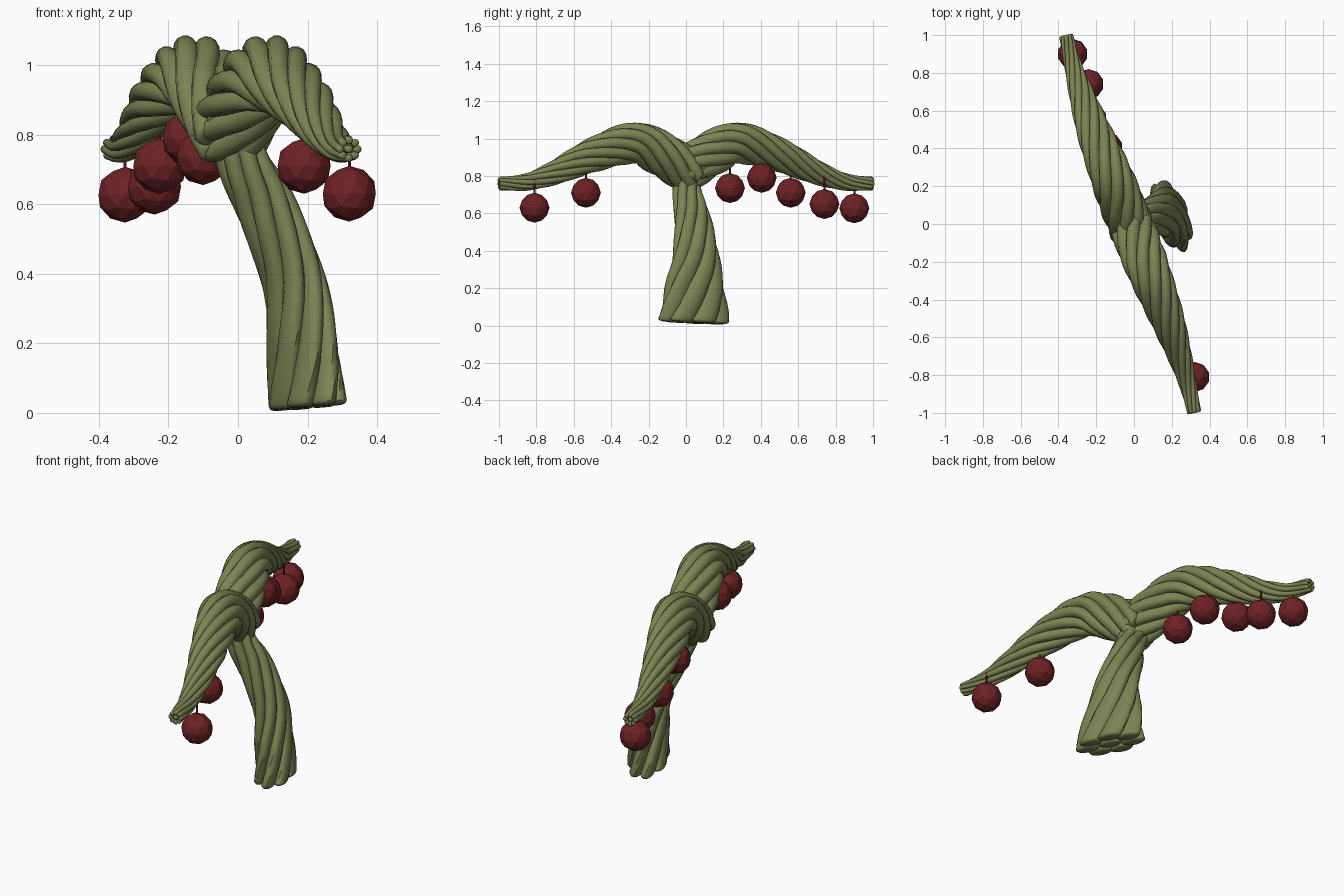
import bpy, bmesh, math
from mathutils import Vector

if "Cube" in bpy.data.objects:
    bpy.data.objects.remove(bpy.data.objects["Cube"])


def material(name, rgb):
    m = bpy.data.materials.new(name)
    m.diffuse_color = (*rgb, 1)
    m.use_nodes = True
    m.node_tree.nodes["Principled BSDF"].inputs["Base Color"].default_value = m.diffuse_color
    return m


GREEN = material("olive_green", (0.205, 0.228, 0.088))
RED = material("dark_red", (0.158, 0.016, 0.019))


def finish(bm, name, mat, smooth):
    bmesh.ops.recalc_face_normals(bm, faces=bm.faces[:])
    me = bpy.data.meshes.new(name)
    bm.to_mesh(me)
    bm.free()
    me.materials.append(mat)
    ob = bpy.data.objects.new(name, me)
    bpy.context.collection.objects.link(ob)
    if smooth:
        bpy.context.view_layer.objects.active = ob
        ob.select_set(True)
        bpy.ops.object.shade_smooth_by_angle(angle=math.radians(50))
        ob.select_set(False)
    return ob


def smooth_path(keys, per=9):
    """Catmull-Rom through rows of (x, y, z, half width, half depth)."""
    k = [Vector(r) for r in keys]
    k = [k[0] * 2 - k[1]] + k + [k[-1] * 2 - k[-2]]
    out = []
    for i in range(1, len(k) - 2):
        p0, p1, p2, p3 = k[i - 1:i + 3]
        for j in range(per):
            t = j / per
            out.append(0.5 * (2 * p1 + (p2 - p0) * t
                              + (2 * p0 - 5 * p1 + 4 * p2 - p3) * t * t
                              + (3 * p1 - p0 - 3 * p2 + p3) * t ** 3))
    out.append(k[-2])
    return out


def twisted_bundle(name, path, ref, count, turns, sides=12):
    """Strands wound round a path, with one core strand."""
    bm = bmesh.new()
    pos = [Vector(p[:3]) for p in path]
    n = len(path)
    size = 1.12 * math.sin(math.pi / count) / (1 + math.sin(math.pi / count))
    dist = [0]
    for a, b in zip(pos, pos[1:]):
        dist.append(dist[-1] + (b - a).length)
    for s in range(count + 1):
        ring_r = 0 if s == count else 1 - size
        rings = []
        for i in range(n):
            t = (pos[min(i + 1, n - 1)] - pos[max(i - 1, 0)]).normalized()
            u = (ref - t * ref.dot(t)).normalized()
            v = t.cross(u)
            ang = 2 * math.pi * (s / count + turns * dist[i] / dist[-1])
            cx, cy = ring_r * math.cos(ang), ring_r * math.sin(ang)
            # rounded strand ends
            layers = [(1, 0)]
            if i == 0:
                layers = [(0.65, -0.009), (0.9, -0.005), (1, 0.003)]
            elif i == n - 1:
                layers = [(1, -0.004), (0.65, 0)]
            for k, off in layers:
                ring = []
                for j in range(sides):
                    f = ang + 2 * math.pi * j / sides
                    x = cx + size * k * math.cos(f)
                    y = cy + size * k * math.sin(f)
                    ring.append(bm.verts.new(pos[i] + t * off + u * x * path[i][3]
                                             + v * y * path[i][4]))
                rings.append(ring)
        for a, b in zip(rings, rings[1:]):
            for j in range(sides):
                q = (j + 1) % sides
                bm.faces.new((a[j], a[q], b[q], b[j]))
        bm.faces.new(rings[0])
        bm.faces.new(rings[-1])
    return finish(bm, name, GREEN, True)


# Trunk: flattened and flared at the foot
along = Vector((0.35, -0.94, 0))
trunk = smooth_path([
    (0.197, 0.043, 0.024, 0.205, 0.098),
    (0.185, 0.048, 0.20, 0.170, 0.092),
    (0.155, 0.053, 0.40, 0.128, 0.088),
    (0.075, 0.030, 0.60, 0.098, 0.088),
    (0.020, 0.005, 0.71, 0.080, 0.078),
    (-0.03, 0.000, 0.84, 0.070, 0.070)])
twisted_bundle("trunk", trunk, along, 7, 0.5)

# Two arching branches: (reach, sideways, height, radius), turned half round
PROFILE = [(-0.04, -0.01, 0.80, 0.12), (0.12, 0.05, 0.91, 0.122),
           (0.28, 0.11, 0.975, 0.114), (0.5, 0.195, 0.91, 0.093),
           (0.7, 0.262, 0.818, 0.066), (0.85, 0.305, 0.768, 0.047),
           (1.0, 0.34, 0.758, 0.037)]
branches = {}
for name, s in (("front_branch", -1), ("back_branch", 1)):
    branches[s] = smooth_path([(-0.02 - s * f, s * d, z, r, r)
                               for d, f, z, r in PROFILE])
    twisted_bundle(name, branches[s], Vector((0.94, 0.35, 0)), 8, 1.0)

# Hanging round fruits with thin stems reaching up into the branch
FRUITS = [(0.32, -0.81, 0.63), (0.19, -0.535, 0.71), (-0.10, 0.235, 0.735),
          (-0.14, 0.405, 0.79), (-0.225, 0.56, 0.71), (-0.24, 0.74, 0.65),
          (-0.325, 0.90, 0.627)]
for i, c in enumerate(FRUITS, 1):
    c = Vector(c)
    bm = bmesh.new()
    bmesh.ops.create_icosphere(bm, subdivisions=2, radius=0.08)
    bmesh.ops.translate(bm, verts=bm.verts[:], vec=c)
    finish(bm, f"fruit_{i}", RED, False)
    path = branches[1 if c.y > 0 else -1]
    top = min(path, key=lambda p: abs(p[1] - c.y))[2]
    low = c.z + 0.07
    bm = bmesh.new()
    bmesh.ops.create_cone(bm, cap_ends=True, segments=6, radius1=0.005,
                          radius2=0.005, depth=top - low)
    bmesh.ops.translate(bm, verts=bm.verts[:],
                        vec=(c.x, c.y, (top + low) / 2))
    finish(bm, f"stem_{i}", RED, True)
